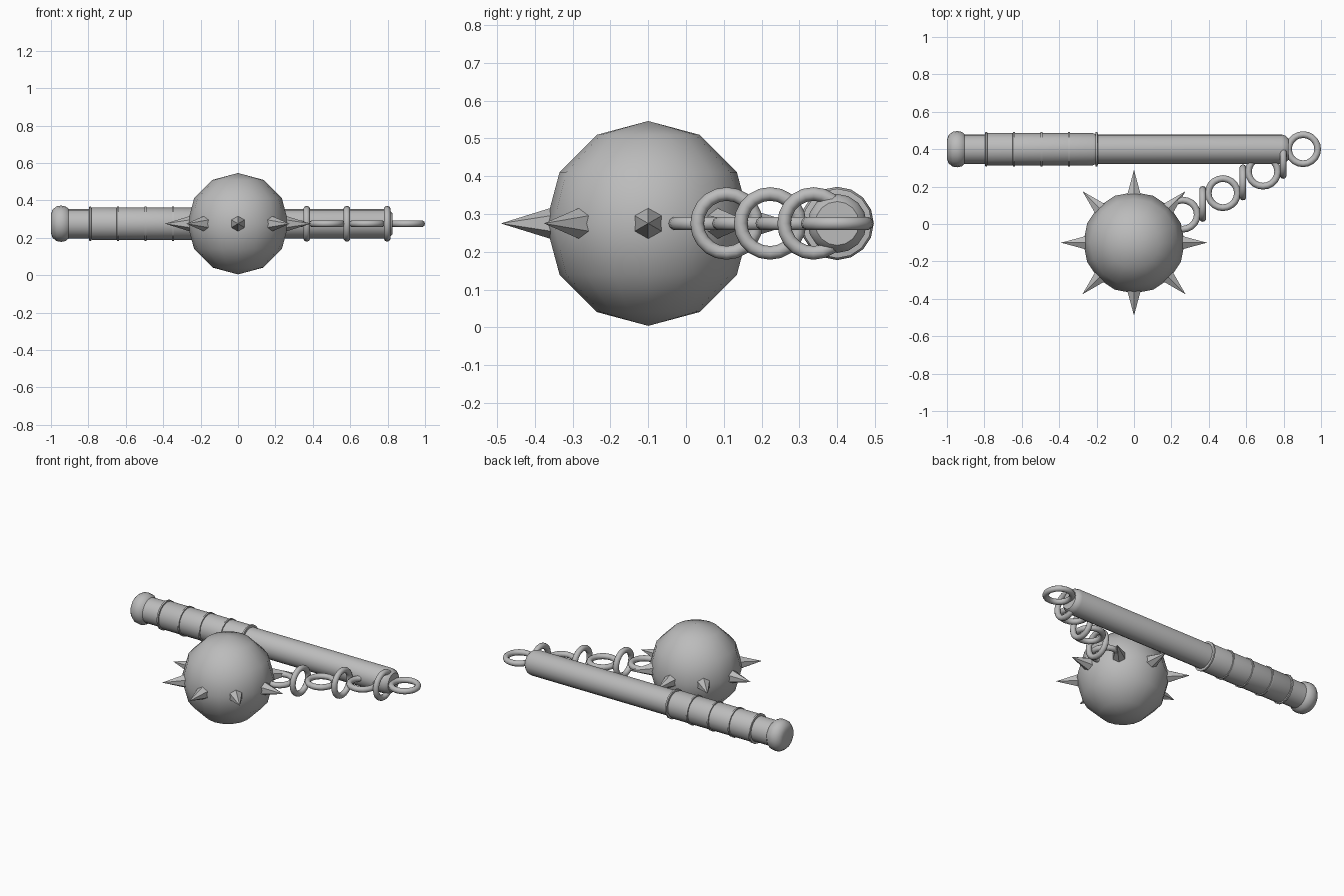
import bpy, bmesh, math
from mathutils import Matrix, Vector

cube = bpy.data.objects.get("Cube")
if cube:
    bpy.data.objects.remove(cube)

steel = bpy.data.materials.new("grey_steel")
steel.use_nodes = True
GREY = (0.5, 0.5, 0.5, 1)
steel.diffuse_color = GREY
steel.node_tree.nodes["Principled BSDF"].inputs["Base Color"].default_value = GREY

HEIGHT = 0.275
BALL = Vector((0, -0.1, HEIGHT))
HANDLE_Y = 0.4


def finish(obj, name, angle=40):
    obj.name = name
    obj.data.materials.append(steel)
    bpy.ops.object.select_all(action='DESELECT')
    obj.select_set(True)
    bpy.context.view_layer.objects.active = obj
    bpy.ops.object.shade_smooth_by_angle(angle=math.radians(angle))
    return obj


def lathe_x(name, profile, sides=16):
    """Turn (x, radius) points around the handle axis and cap both ends."""
    bm = bmesh.new()
    rings = []
    for x, r in profile:
        turns = [math.tau * i / sides for i in range(sides)]
        rings.append([bm.verts.new((x, HANDLE_Y + r * math.cos(a), HEIGHT + r * math.sin(a)))
                      for a in turns])
    for a, b in zip(rings, rings[1:]):
        for i in range(sides):
            j = (i + 1) % sides
            bm.faces.new((a[i], a[j], b[j], b[i]))
    bm.faces.new(rings[0])
    bm.faces.new(rings[-1])
    bmesh.ops.recalc_face_normals(bm, faces=bm.faces)
    mesh = bpy.data.meshes.new(name)
    bm.to_mesh(mesh)
    bm.free()
    obj = bpy.data.objects.new(name, mesh)
    bpy.context.collection.objects.link(obj)
    return finish(obj, name)


def link(name, x, y, rotation=(0, 0, 0)):
    bpy.ops.mesh.primitive_torus_add(
        major_radius=0.078, minor_radius=0.018, major_segments=20, minor_segments=10,
        location=(x, y, HEIGHT), rotation=rotation)
    return finish(bpy.context.object, name, 60)


# Handle: shaft, grip, grip bands and pommel
lathe_x("shaft", [(-0.93, 0.078), (0.79, 0.078), (0.81, 0.072), (0.825, 0.058)])
lathe_x("grip", [(-0.8, 0.078), (-0.78, 0.086), (-0.22, 0.086), (-0.2, 0.078)])
for i in range(5):
    x = -0.79 + 0.1475 * i
    lathe_x(f"grip_band_{i + 1}",
            [(x - 0.007, 0.08), (x - 0.005, 0.092), (x + 0.005, 0.092), (x + 0.007, 0.08)])
lathe_x("pommel", [(-1, 0.05), (-0.992, 0.075), (-0.97, 0.093), (-0.945, 0.097),
                   (-0.92, 0.092), (-0.905, 0.078)])

# Spiked ball
bpy.ops.mesh.primitive_uv_sphere_add(segments=16, ring_count=6, radius=0.271, location=BALL)
finish(bpy.context.object, "ball", 60)

# Eight six-sided spikes around the equator
for i in range(8):
    angle = math.tau * i / 8
    out = Vector((math.cos(angle), math.sin(angle), 0))
    # Local x stays vertical so each spike has a corner at top and bottom
    side = out.cross(Vector((0, 0, 1)))
    turn = Matrix((Vector((0, 0, 1)), -side, out)).transposed()
    bpy.ops.mesh.primitive_cone_add(vertices=6, radius1=0.045, radius2=0, depth=0.145,
                                    rotation=(0, 0, 0))
    spike = bpy.context.object
    spike.data.transform(Matrix.Rotation(math.pi / 2, 4, 'Z'))
    spike.matrix_world = Matrix.Translation(BALL + out * 0.3175) @ turn.to_4x4()
    finish(spike, f"spike_{i + 1}", 30)

# Chain: flat and upright links alternate from the ball to the handle end
for i in range(7):
    x = 0.26 + 0.1075 * i
    y = 0.05 + 0.0575 * i
    if i == 6:
        x, y = 0.904, HANDLE_Y
    link(f"chain_link_{i + 1}", x, y, (0, math.pi / 2, 0) if i % 2 else (0, 0, 0))
